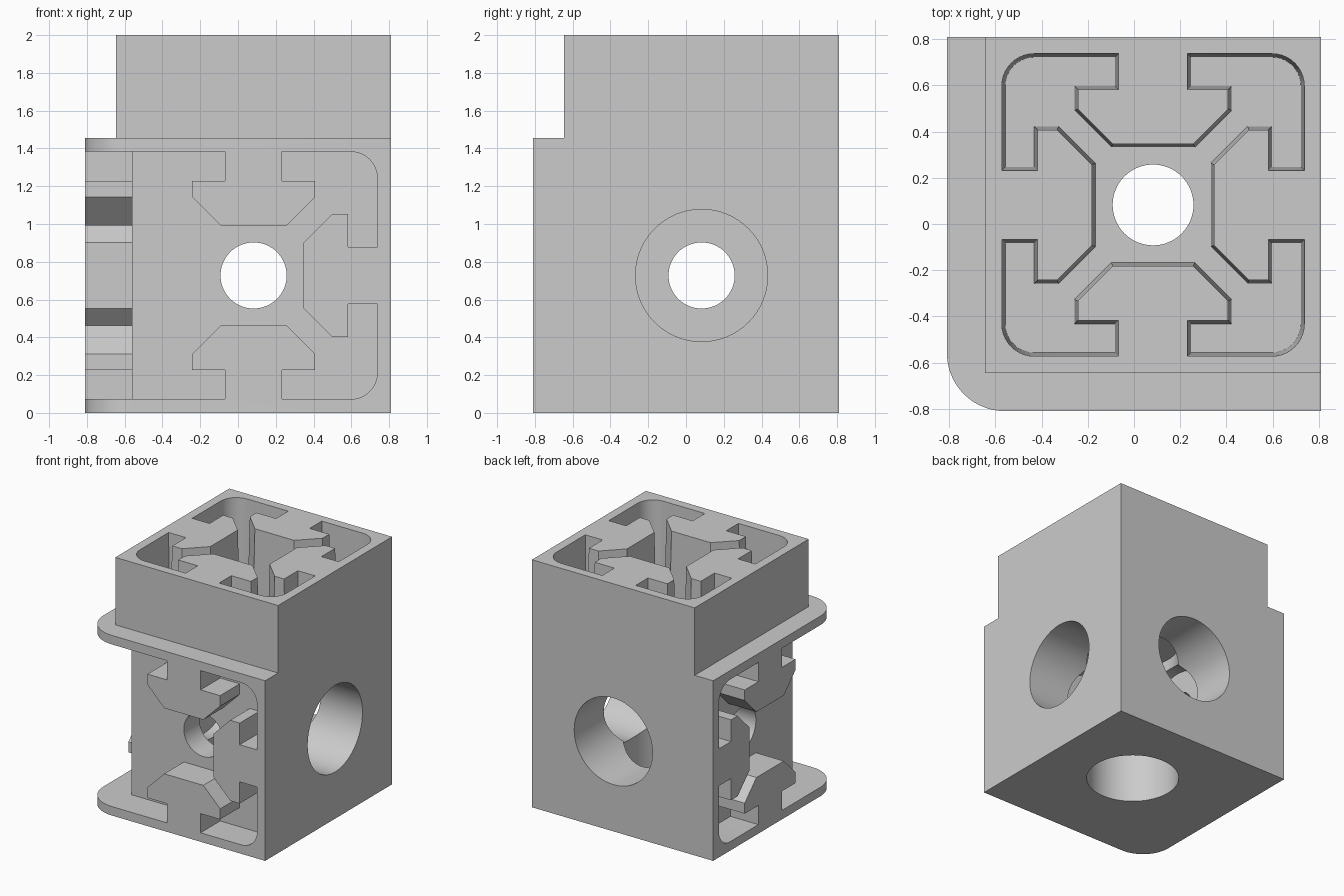
import bpy, bmesh, math
from mathutils import Vector

cube = bpy.data.objects.get("Cube")
if cube:
    bpy.data.objects.remove(cube, do_unlink=True)

HALF = 0.81          # outer half width of the base
CX, CZ = 0.0825, 0.7275   # centre of the sockets across and in height
STEP = 1.455         # top of the wide base
FLOOR = -0.56        # floor of the side sockets
H = 0.655            # half width of a socket

grey = bpy.data.materials.new("plain_grey")
grey.use_nodes = True
colour = (0.6, 0.6, 0.6, 1)
grey.diffuse_color = colour
grey.node_tree.nodes["Principled BSDF"].inputs["Base Color"].default_value = colour


def loft(name, ring_a, ring_b):
    """Solid between two matching rings of points."""
    bm = bmesh.new()
    a = [bm.verts.new(p) for p in ring_a]
    b = [bm.verts.new(p) for p in ring_b]
    bm.faces.new(a)
    bm.faces.new(b)
    for i in range(len(a)):
        j = (i + 1) % len(a)
        bm.faces.new((a[i], a[j], b[j], b[i]))
    bmesh.ops.recalc_face_normals(bm, faces=bm.faces)
    mesh = bpy.data.meshes.new(name)
    bm.to_mesh(mesh)
    bm.free()
    mesh.materials.append(grey)
    obj = bpy.data.objects.new(name, mesh)
    bpy.context.collection.objects.link(obj)
    return obj


# Maps from a flat outline (u, v) at depth w to space
def along_x(u, v, w):
    return Vector((w, u + CX, v + CZ))


def along_y(u, v, w):
    return Vector((u + CX, w, v + CZ))


def along_z(u, v, w):
    return Vector((u + CX, v + CX, w))


def prism(name, place, ring_a, w_a, ring_b, w_b):
    return loft(name, [place(u, v, w_a) for u, v in ring_a],
                [place(u, v, w_b) for u, v in ring_b])


def arc(cu, cv, r, start, sweep, n):
    return [(cu + r * math.cos(start + sweep * i / n),
             cv + r * math.sin(start + sweep * i / n)) for i in range(n + 1)]


def circle(r, n=64):
    return arc(0, 0, r, 0, 2 * math.pi, n)[:-1]


def socket(d=0.0, open_side=False):
    """Rounded square with a T key on each side, shrunk by d."""
    h, r = H - d, 0.14 - d
    key = [(0.15 + d, h), (0.15 + d, 0.5 + d), (0.325 + d, 0.5 + d),
           (0.325 + d, 0.415 - 0.4 * d), (0.175 + 0.4 * d, 0.265 - d)]
    key += [(-u, v) for u, v in reversed(key)]
    corner = arc(r - h, h - r, r, math.pi / 2, math.pi / 2, 10)
    ring = []
    for side in range(4):
        c, s = round(math.cos(side * math.pi / 2)), round(math.sin(side * math.pi / 2))
        turn = lambda pts: [(u * c - v * s, u * s + v * c) for u, v in pts]
        if not (open_side and side == 1):
            ring += turn(key)
        if open_side and side < 2:
            ring.append((-1.2, h if side == 0 else -h))
        else:
            ring += turn(corner)
    return ring


def box(name, lo, hi):
    (x0, y0, z0), (x1, y1, z1) = lo, hi
    plan = [(x0, y0), (x1, y0), (x1, y1), (x0, y1)]
    return loft(name, [(x, y, z0) for x, y in plan], [(x, y, z1) for x, y in plan])


# Main block with one rounded upright edge
plan = [(HALF, -HALF), (HALF, HALF), (-HALF, HALF)]
plan += arc(FLOOR, FLOOR, HALF + FLOOR, math.pi, math.pi / 2, 16)
body = loft("corner_connector", [(x, y, 0) for x, y in plan], [(x, y, 2) for x, y in plan])

# Step around the raised collar
cutters = [box("step_cutter_side", (-1, -1, STEP), (-0.645, 1, 2.2)),
           box("step_cutter_front", (-1, -1, STEP), (1, -0.645, 2.2))]

# Tapered top socket, and two side sockets that open into each other
cutters.append(prism("top_socket_cutter", along_z, socket(-0.0005), 2.02, socket(0.015), 1.37))
for name, place in (("front", along_y), ("side", along_x)):
    ring = socket(open_side=True)
    cutters.append(prism(name + "_socket_cutter", place, ring, -1, ring, FLOOR))

# Wide screw bores from the flat faces, each ending in a narrow through hole
for name, place, mouth, end, far in (("x", along_x, 1, -0.36, -1),
                                     ("y", along_y, 1, -0.36, -1),
                                     ("z", along_z, -0.2, 1.17, 2.2)):
    wide, narrow = circle(0.35), circle(0.175)
    cutters.append(prism(name + "_bore_cutter", place, wide, mouth, wide, end))
    cutters.append(prism(name + "_hole_cutter", place, narrow, CX if name != "z" else CZ, narrow, far))

bpy.context.view_layer.objects.active = body
for cutter in cutters:
    cutter.hide_render = True
    mod = body.modifiers.new(cutter.name, "BOOLEAN")
    mod.operation = "DIFFERENCE"
    mod.solver = "EXACT"
    mod.object = cutter
    bpy.ops.object.modifier_apply(modifier=mod.name)
    bpy.data.objects.remove(cutter, do_unlink=True)

bpy.ops.object.select_all(action="DESELECT")
body.select_set(True)
bpy.ops.object.shade_smooth_by_angle(angle=math.radians(25))
